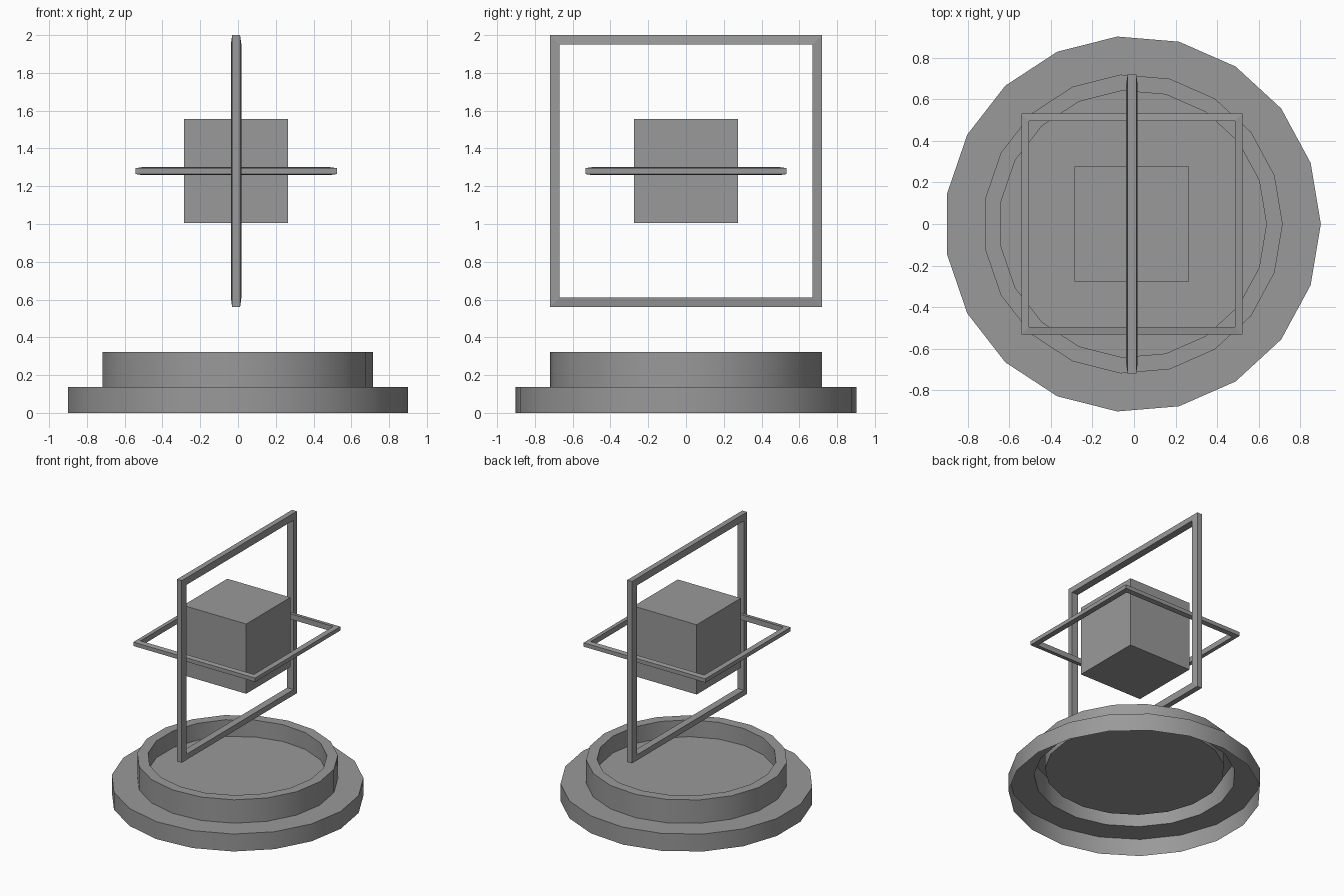
import bpy, bmesh, math

if "Cube" in bpy.data.objects:
    bpy.data.objects.remove(bpy.data.objects["Cube"], do_unlink=True)

GREY = (0.32, 0.32, 0.32, 1.0)
mat = bpy.data.materials.new("plain grey")
mat.use_nodes = True
mat.diffuse_color = GREY
mat.node_tree.nodes["Principled BSDF"].inputs["Base Color"].default_value = GREY


def add_object(name, bm, location, rotation=(0, 0, 0), smooth=False):
    mesh = bpy.data.meshes.new(name)
    bm.to_mesh(mesh)
    bm.free()
    mesh.materials.append(mat)
    obj = bpy.data.objects.new(name, mesh)
    obj.location, obj.rotation_euler = location, rotation
    bpy.context.collection.objects.link(obj)
    if smooth:
        bpy.ops.object.select_all(action='DESELECT')
        obj.select_set(True)
        bpy.context.view_layer.objects.active = obj
        bpy.ops.object.shade_smooth_by_angle(angle=math.radians(30))
    return obj


def lathe(profile, sides, start=0.0, closed=False, cap_end=False):
    """Sweep a (radius, height) profile around z with the given side count."""
    bm = bmesh.new()
    rings = []
    for r, z in profile:
        angles = [start + 2 * math.pi * i / sides for i in range(sides)]
        rings.append([bm.verts.new((r * math.cos(a), r * math.sin(a), z)) for a in angles])
    pairs = list(zip(rings, rings[1:]))
    if closed:
        pairs.append((rings[-1], rings[0]))
    for lower, upper in pairs:
        for i in range(sides):
            j = (i + 1) % sides
            bm.faces.new((lower[i], lower[j], upper[j], upper[i]))
    if cap_end:
        bm.faces.new(rings[-1])
    return bm


# Open-bottomed stepped base: skirt, ledge, raised rim and sunken floor
base_profile = [(0.906, 0.0), (0.906, 0.138), (0.722, 0.138),
                (0.722, 0.323), (0.644, 0.323), (0.644, 0.19)]
add_object("base", lathe(base_profile, 19, cap_end=True), (-0.006, 0, 0), smooth=True)


# Square frames whose sides taper slightly towards the outer edge
def square_frame(name, half, bar, outer_t, inner_t, location, rotation=(0, 0, 0)):
    ro, ri = half * math.sqrt(2), (half - bar) * math.sqrt(2)
    section = [(ro, -outer_t / 2), (ro, outer_t / 2), (ri, inner_t / 2), (ri, -inner_t / 2)]
    add_object(name, lathe(section, 4, math.pi / 4, closed=True), location, rotation)


CENTRE_Z = 1.28
square_frame("upright_frame", 0.72, 0.05, 0.042, 0.056, (-0.01, 0, CENTRE_Z), (0, math.pi / 2, 0))
square_frame("level_frame", 0.533, 0.037, 0.031, 0.042, (-0.01, 0, CENTRE_Z))

# Floating block in the middle
bm = bmesh.new()
bmesh.ops.create_cube(bm, size=0.552)
add_object("floating_block", bm, (-0.011, 0, CENTRE_Z))
